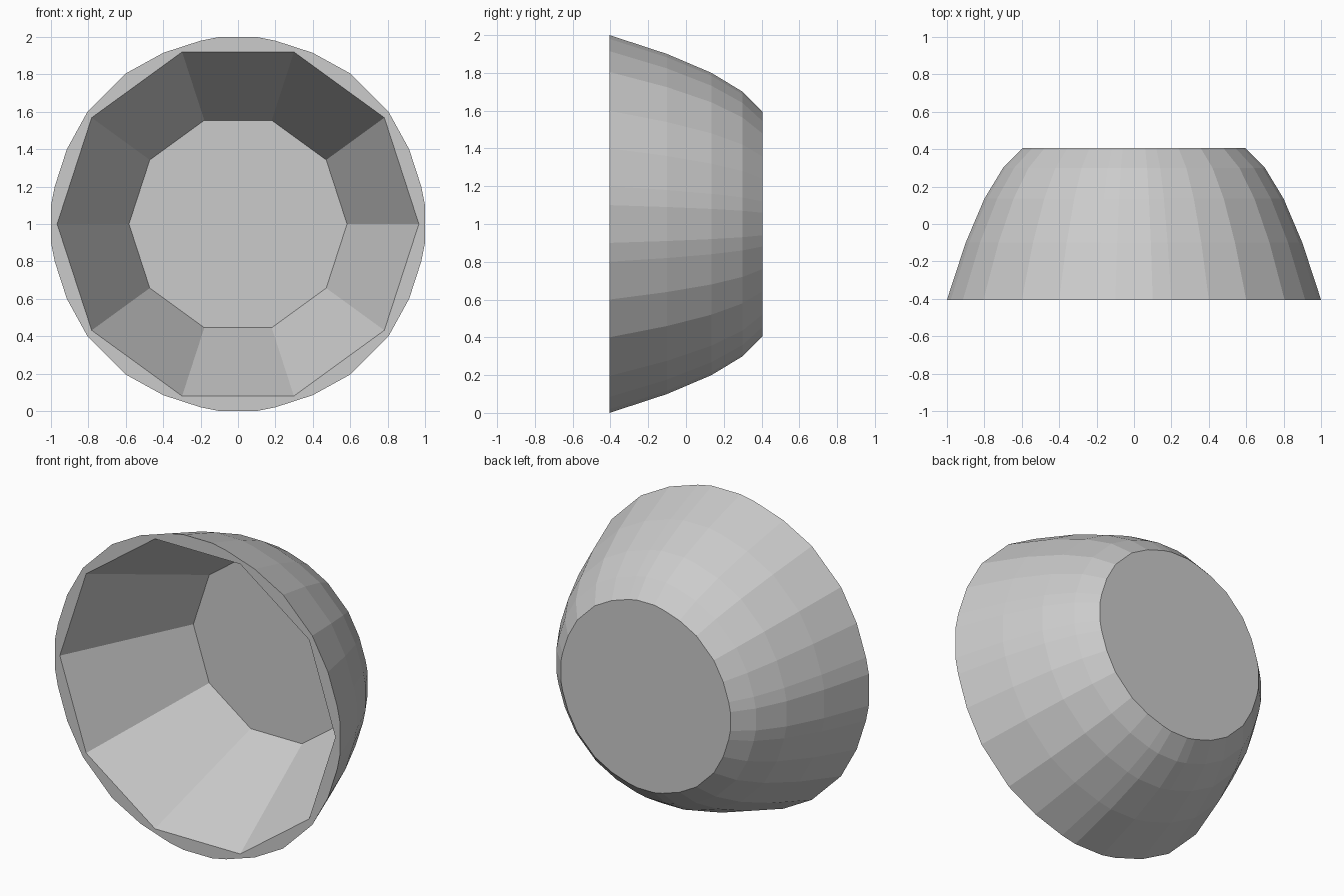
import bpy, bmesh, math

if "Cube" in bpy.data.objects:
    bpy.data.objects.remove(bpy.data.objects["Cube"])

# Quarter of the slightly irregular round outline, repeated four times
quarter = [(1, .1), (.98, .2), (.915, .4), (.805, .6), (.6, .805), (.4, .915), (.2, .98), (.1, 1)]
outline = []
for k in range(4):
    c, s = [(1, 0), (0, 1), (-1, 0), (0, -1)][k]
    outline += [(x * c - z * s, x * s + z * c) for x, z in quarter]
decagon = [(math.cos(i * math.pi / 5), math.sin(i * math.pi / 5)) for i in range(10)]

bm = bmesh.new()


def ring(shape, radius, y):
    return [bm.verts.new((x * radius, y, 1 + z * radius)) for x, z in shape]


def skin(a, b):
    n = len(a)
    for i in range(n):
        j = (i + 1) % n
        bm.faces.new((a[i], a[j], b[j], b[i]))


def loop_edges(r):
    return [bm.edges.get((r[i], r[(i + 1) % len(r)])) for i in range(len(r))]


# Domed outer shell with flat back
shell = [ring(outline, r, y) for r, y in
         [(1, -.405), (.9, -.1), (.8, .135), (.7, .3), (.595, .405)]]
for a, b in zip(shell, shell[1:]):
    skin(a, b)
bm.faces.new(shell[-1])

# Ten-sided tapered cavity with flat floor
mouth = ring(decagon, .967, -.405)
floor = ring(decagon, .583, .385)
skin(mouth, floor)
bm.faces.new(floor)

# Flat front rim between shell and cavity
bmesh.ops.triangle_fill(bm, use_beauty=True, normal=(0, -1, 0),
                        edges=loop_edges(shell[0]) + loop_edges(mouth))
bmesh.ops.recalc_face_normals(bm, faces=bm.faces)

mesh = bpy.data.meshes.new("bowl")
bm.to_mesh(mesh)
bm.free()
bpy.context.collection.objects.link(bpy.data.objects.new("bowl", mesh))
